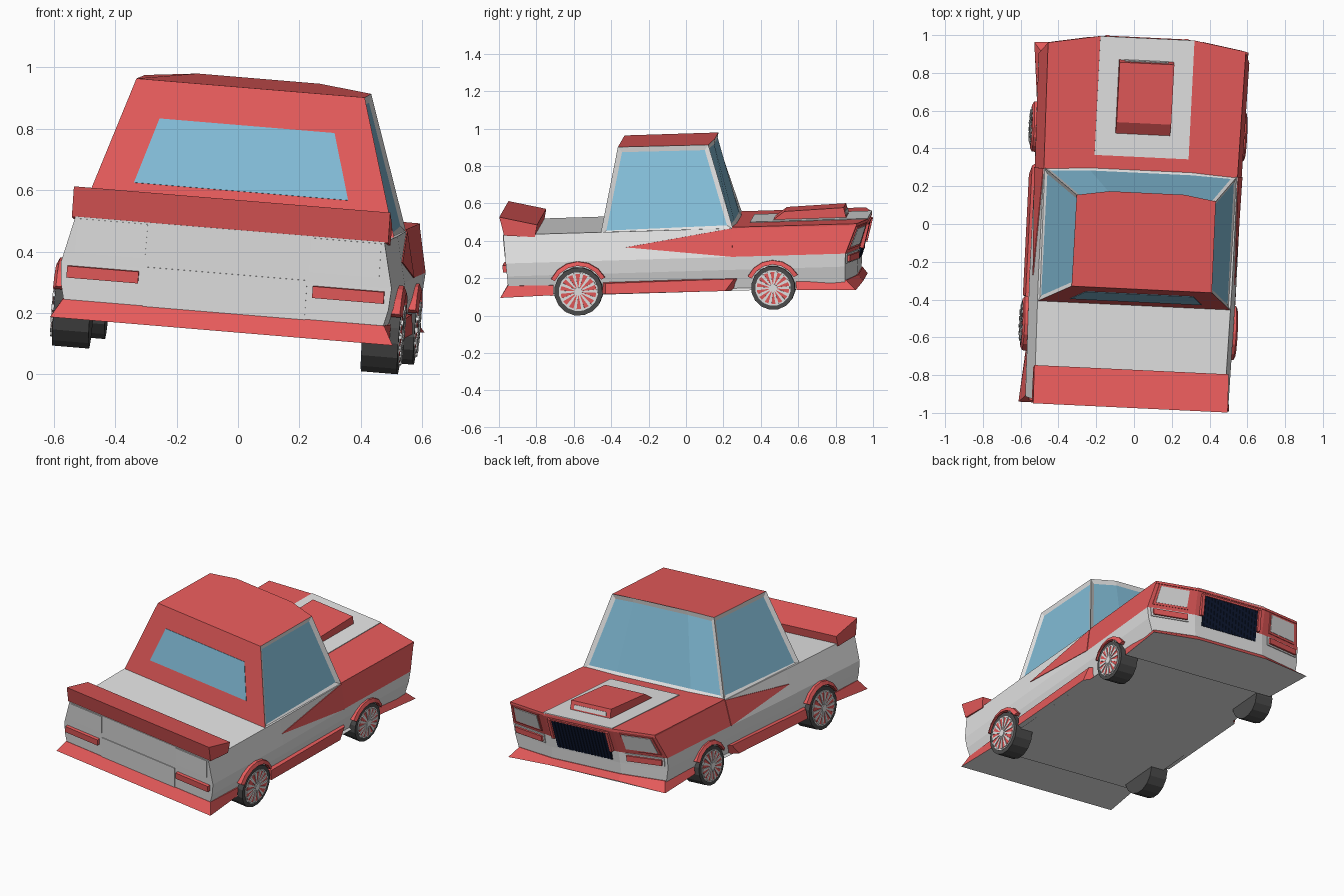
import bpy, bmesh, math
from mathutils import Vector, Matrix

if "Cube" in bpy.data.objects:
    bpy.data.objects.remove(bpy.data.objects["Cube"])

# Whole car sits slightly yawed, pitched and rolled
POSE = (Matrix.Translation((-0.015, 0, 0.062)) @ Matrix.Rotation(-0.05, 4, 'Z')
        @ Matrix.Rotation(0.03, 4, 'X') @ Matrix.Rotation(0.083, 4, 'Y'))


def material(name, r, g, b):
    m = bpy.data.materials.new(name)
    m.diffuse_color = (r, g, b, 1)
    m.use_nodes = True
    m.node_tree.nodes["Principled BSDF"].inputs["Base Color"].default_value = m.diffuse_color
    return m


RED = material("red_paint", 0.80, 0.105, 0.105)
GREY = material("light_grey_paint", 0.78, 0.78, 0.78)
GLASS = material("blue_glass", 0.23, 0.52, 0.70)
TYRE = material("dark_tyre", 0.075, 0.075, 0.075)
NAVY = material("navy_grille", 0.004, 0.009, 0.03)


def loft(name, stacks, mats, pick=None, windows=()):
    """Skin each stack of matching rings into a closed solid; pick(face) gives the colour.
    windows: (rule, inset) pairs recessing face groups as glass (last material)."""
    bm = bmesh.new()
    for rings in stacks:
        vs = [[bm.verts.new(p) for p in ring] for ring in rings]
        n = len(vs[0])
        for a, b in zip(vs, vs[1:]):
            for i in range(n):
                j = (i + 1) % n
                bm.faces.new((a[i], a[j], b[j], b[i]))
        bm.faces.new(vs[0][::-1])
        bm.faces.new(vs[-1])
    bmesh.ops.recalc_face_normals(bm, faces=bm.faces[:])
    if pick:
        for f in bm.faces:
            f.material_index = pick(f.calc_center_median(), f.normal)
    groups = [([f for f in bm.faces if rule(f.normal)], w) for rule, w in windows]
    for faces, w in groups:
        bmesh.ops.inset_region(bm, faces=faces, thickness=w, depth=-0.012, use_even_offset=True)
        for f in faces:
            f.material_index = len(mats) - 1
    bm.transform(POSE)
    me = bpy.data.meshes.new(name)
    bm.to_mesh(me)
    bm.free()
    for m in mats:
        me.materials.append(m)
    ob = bpy.data.objects.new(name, me)
    bpy.context.collection.objects.link(ob)
    return ob


def sym(half):
    """Close a right-hand outline with its mirror image."""
    return list(half) + [(-x, y, z) for x, y, z in reversed(half)]


def flat(half, z):
    return sym([(x, y, z) for x, y in half])


def panel(quad, u0, u1, v0, v1, out=0.004, depth=0.01):
    """Plate lying on a quad (low left, low right, high right, high left)."""
    a, b, c, d = map(Vector, quad)
    n = (b - a).cross(d - a).normalized()
    if n.dot((a + b + c + d) / 4 - Vector((0, 0, 0.4))) < 0:
        n = -n
    at = lambda u, v: a.lerp(b, u).lerp(d.lerp(c, u), v)
    ring = [at(u0, v0), at(u1, v0), at(u1, v1), at(u0, v1)]
    return [[p - n * depth for p in ring], [p + n * out for p in ring]]


def flip(quad):
    return [(-x, y, z) for x, y, z in quad]


# Body shell: stacked outlines (z, half width, rear y, front corner y, front centre y)
LEVELS = [(0.113, 0.520, -0.920, 0.880, 0.930), (0.22, 0.545, -0.926, 0.885, 0.940),
          (0.29, 0.550, -0.930, 0.890, 0.950), (0.440, 0.515, -0.940, 0.953, 1.000)]
rings = [sym([(w - 0.01, r, z), (w, -0.285, z), (w, 0.285, z), (w + 0.01, fc, z), (0.25, f, z)])
         for z, w, r, fc, f in LEVELS]
loft("body", [rings], [GREY, RED], lambda c, n: int(c.z > 0.29 and c.y > 0.29))

# Hood, centre stripe and air scoop
hood = [(0.515, 0.285), (0.526, 0.953), (0.25, 1.0)]
loft("hood", [[flat(hood, 0.43), flat(hood, 0.446)]], [RED])
stripe = [(0.25, 0.37), (0.25, 1.0)]
loft("hood_stripe", [[flat(stripe, 0.44), flat(stripe, 0.450)]], [GREY])
loft("hood_scoop", [[flat([(0.145, 0.49), (0.145, 0.88)], 0.45),
                     [(0.145, 0.55, 0.492), (0.145, 0.868, 0.503),
                      (-0.145, 0.868, 0.503), (-0.145, 0.55, 0.492)]]], [RED])
loft("scoop_mouth", [panel([(-0.145, 0.88, 0.45), (0.145, 0.88, 0.45), (0.145, 0.868, 0.503),
                            (-0.145, 0.868, 0.503)], 0.1, 0.9, 0.15, 0.6)], [GREY])

# Red wedge on each door
wedge = [(0.535, -0.285, 0.357), (0.55, 0.285, 0.29), (0.515, 0.285, 0.440)]
loft("door_wedges", [[[(s * (x - 0.02), y, z) for x, y, z in wedge],
                      [(s * (x + 0.004), y, z) for x, y, z in wedge]] for s in (1, -1)], [RED])

# Cabin: red roof and back, grey pillars, recessed glass
base = [(0.515, -0.42, 0.425), (0.515, 0.292, 0.435), (0.27, 0.305, 0.44)]
roof = [(0.373, -0.317, 0.883), (0.37, 0.167, 0.880), (0.2, 0.195, 0.898)]
loft("cabin", [[sym(base), sym(roof)]], [GREY, RED, GLASS],
     lambda c, n: int(n.z > 0.8 or n.y < -0.7),
     [(lambda n: n.x > 0.9, 0.026), (lambda n: n.x < -0.9, 0.026),
      (lambda n: n.y > 0.7 and n.z < 0.7, 0.026)])
zb, zt = 0.547, 0.76
yb, yt = [-0.42 + (z - 0.425) / 0.458 * 0.103 for z in (zb, zt)]
loft("rear_window", [panel([(-0.35, yb, zb), (0.35, yb, zb), (0.286, yt, zt), (-0.286, yt, zt)],
                           0, 1, 0, 1, 0.003)], [GLASS])

# Rear spoiler: wedge section spanning the tail
section = [(-0.957, 0.538), (-0.756, 0.49), (-0.77, 0.425), (-0.935, 0.438)]
loft("rear_spoiler", [[[(x, y, z) for y, z in section] for x in (-0.517, 0.517)]], [RED])

# Tail panels and lamps
tail = [(-0.51, -0.92, 0.13), (0.51, -0.92, 0.13), (0.505, -0.94, 0.447), (-0.505, -0.94, 0.447)]
loft("tail_panels", [panel(tail, 0.01, 0.235, 0.61, 0.96), panel(tail, 0.765, 0.99, 0.61, 0.96),
                     panel(tail, 0.24, 0.76, 0.08, 0.52)], [GREY])
loft("tail_lamps", [panel(tail, -0.01, 0.22, 0.35, 0.47, 0.02),
                    panel(tail, 0.78, 1.01, 0.35, 0.47, 0.02)], [RED])

# Nose: headlights, indicators and grille
_, w1, _, c1, f1 = LEVELS[1]
_, w2, _, c2, f2 = LEVELS[2]
z3, w3, _, c3, f3 = LEVELS[3]
upper = [(w2 + 0.01, c2, 0.29), (0.25, f2, 0.29), (0.25, f3, z3), (w3 + 0.01, c3, z3)]
lower = [(w1 + 0.01, c1, 0.22), (0.25, f1, 0.22), (0.25, f2, 0.29), (w2 + 0.01, c2, 0.29)]
nose = [(-0.25, f1, 0.22), (0.25, f1, 0.22), (0.25, f3, z3), (-0.25, f3, z3)]
loft("headlight_surrounds", [panel(q, 0.08, 0.83, 0.14, 0.92, 0.006) for q in (upper, flip(upper))], [RED])
loft("headlights", [panel(q, 0.13, 0.80, 0.22, 0.86, 0.009) for q in (upper, flip(upper))], [GREY])
loft("indicator_frames", [panel(q, 0.06, 0.86, 0.22, 0.98, 0.006) for q in (lower, flip(lower))], [GREY])
loft("indicators", [panel(q, 0.10, 0.82, 0.35, 0.85, 0.018) for q in (lower, flip(lower))], [RED])
loft("grille", [panel(nose, 0.1, 0.9, 0.05, 0.87, 0.001)]
     + [panel(nose, 0.11 + i * 0.0464, 0.135 + i * 0.0464, 0.05, 0.87, 0.004) for i in range(17)], [NAVY])
loft("grille_frame", [panel(nose, 0.06, 0.1, 0.32, 0.9, 0.012), panel(nose, 0.9, 0.94, 0.32, 0.9, 0.012),
                      panel(nose, 0.1, 0.9, 0.87, 0.92, 0.008)], [RED])

# Flared skirts (red lips with grey undersides)
under = lambda c, n: int(n.z < -0.8)
loft("rear_skirt", [[sym([(0.535, -0.68, 0.112), (0.56, -0.965, 0.108)]),
                     sym([(0.535, -0.68, 0.165), (0.525, -0.925, 0.168)])]], [RED, GREY], under)
loft("front_skirt", [[sym([(0.54, 0.62, 0.102), (0.57, 0.94, 0.094), (0.25, 0.965, 0.115)]),
                      sym([(0.535, 0.62, 0.145), (0.53, 0.888, 0.145), (0.25, 0.94, 0.15)])]],
     [RED, GREY], under)
loft("side_skirts", [[[(s * x, y, z) for x, y, z in ring] for ring in (
    [(0.50, -0.43, 0.112), (0.565, -0.40, 0.112), (0.565, 0.24, 0.109), (0.50, 0.30, 0.109)],
    [(0.50, -0.43, 0.178), (0.555, -0.40, 0.168), (0.555, 0.29, 0.172), (0.50, 0.33, 0.172)])]
    for s in (1, -1)], [RED, GREY], under)
loft("floor", [[flat([(0.535, -0.7), (0.535, 0.65)], 0.107),
                flat([(0.52, -0.7), (0.52, 0.65)], 0.12)]], [GREY])


# Wheels and arches
def disc(s, y, z, r, x0, x1, n=16):
    ang = [2 * math.pi * (i + 0.5) / n for i in range(n)]
    return [[(s * x, y + r * math.sin(a), z + r * math.cos(a)) for a in ang] for x in (x0, x1)]


def spoke(s, y, z, r, a):
    d, t = Vector((0, math.cos(a), math.sin(a))), Vector((0, -math.sin(a), math.cos(a)))
    hub = Vector((0, y, z))
    ring = [hub + d * 0.015 - t * 0.003, hub + d * r - t * 0.009,
            hub + d * r + t * 0.009, hub + d * 0.015 + t * 0.003]
    return [[p + Vector((s * x, 0, 0)) for p in ring] for x in (0.56, 0.573)]


def arch(s, y, z, r):
    out = []
    for i in range(7):
        a = math.radians(26 + 128 * i / 6)
        out.append([(s * x, y + k * math.cos(a), z + k * math.sin(a)) for x, k in
                    ((0.50, r + 0.008), (0.572, r + 0.008), (0.562, r + 0.03), (0.50, r + 0.034))])
    return out


for label, y, r in (("rear", -0.545, 0.13), ("front", 0.497, 0.118)):
    for where, s in (("right", 1), ("left", -1)):
        tag = f"{label}_{where}_"
        loft(tag + "tyre", [disc(s, y, r, r, 0.445, 0.564)], [TYRE])
        loft(tag + "rim", [disc(s, y, r, r * 0.81, 0.55, 0.567)], [GREY])
        loft(tag + "wheel_disc", [disc(s, y, r, r * 0.74, 0.55, 0.569)], [RED])
        loft(tag + "spokes", [spoke(s, y, r, r * 0.76, 2 * math.pi * i / 14) for i in range(14)]
             + [disc(s, y, r, 0.022, 0.55, 0.576, 10)], [GREY])
        loft(tag + "wheel_arch", [arch(s, y, r, r)], [RED])
